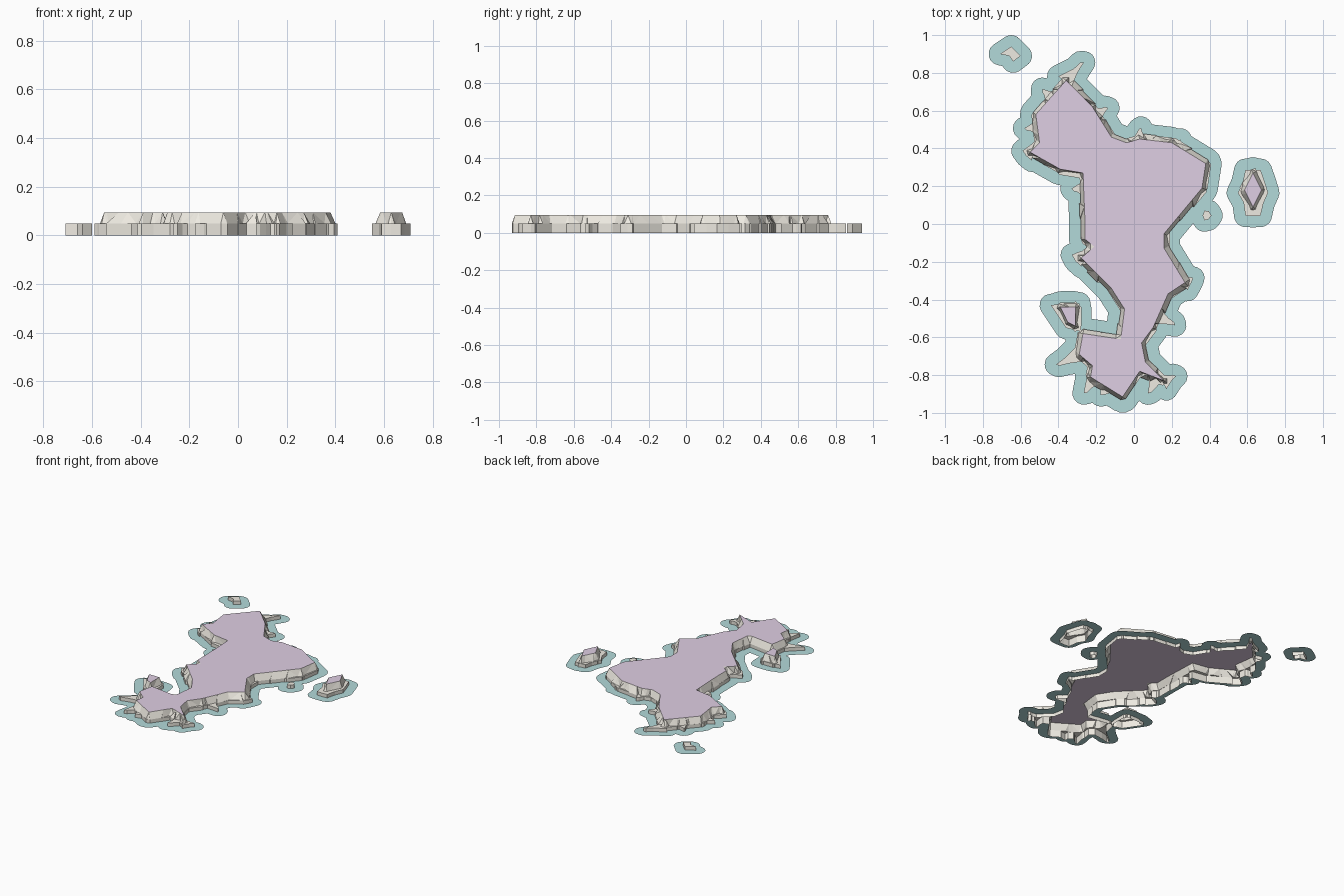
import bpy, bmesh, math, random
from mathutils import Vector
from mathutils.geometry import delaunay_2d_cdt, intersect_point_line

if "Cube" in bpy.data.objects:
    bpy.data.objects.remove(bpy.data.objects["Cube"])
random.seed(4)

SHORE, TOP, WATER, WATER_Z = 0.05, 0.095, 0.06, 0.025


def ccw(v):
    area = sum(v[i - 1].x * v[i].y - v[i].x * v[i - 1].y for i in range(len(v)))
    return v if area > 0 else v[::-1]


def pts(flat):
    return ccw([Vector(flat[i:i + 2]) for i in range(0, len(flat), 2)])


def edges(loop):
    return list(zip(loop, loop[1:] + loop[:1]))


def star(x, y, rx, ry, n, dent=.75):
    """Ragged islet outline: full radius on even corners, dented on odd ones."""
    out = []
    for i in range(n):
        k = 1 if i % 2 == 0 or n == 4 else dent + random.uniform(-.1, .15)
        a = math.tau * i / n
        out.append(Vector((x + rx * k * math.cos(a), y + ry * k * math.sin(a))))
    return out


def spur(tip, loop):
    """Low rocky finger from the nearest cliff out to a tip."""
    near = []
    for a, b in edges(loop):
        q, f = intersect_point_line(tip, a, b)
        near.append(a.lerp(b, min(1, max(0, f))))
    q = min(near, key=lambda p: (tip - p.to_2d()).length).to_2d()
    d = (tip - q).normalized()
    n = Vector((d.y, -d.x))
    mid = q.lerp(tip, .55)
    return ccw([q - d * .01 + n * .045, mid + n * random.uniform(.014, .026), tip + n * .007,
                tip - n * .007 - d * .012, mid - n * random.uniform(.01, .022),
                q - d * .01 - n * .045])


def strip(a, b, r, n):
    """Rounded band around one edge."""
    t = math.atan2(b.y - a.y, b.x - a.x)
    out = []
    for c, start in ((b, t - math.pi / 2), (a, t + math.pi / 2)):
        for i in range(n + 1):
            w = start + math.pi * i / n
            out.append(c + Vector((math.cos(w), math.sin(w))) * r)
    return out


def shelf(loop):
    """Jagged shelf following a plateau edge."""
    out = []
    for a, b in edges(loop):
        k = max(1, round((b - a).length / .09))
        for i in range(k):
            out.append(strip(a.lerp(b, i / k), a.lerp(b, (i + 1) / k),
                             random.uniform(.018, .032), 2))
    return out


def overlay(polys):
    """Triangulate overlapping outlines; each triangle knows its source outlines."""
    verts, faces = [], []
    for p in polys:
        faces.append(list(range(len(verts), len(verts) + len(p))))
        verts += p
    co, _, tris, _, _, src = delaunay_2d_cdt(verts, [], faces, 1, 1e-5)
    return co, tris, src


def finish(bm, name, mat):
    loose = [v for v in bm.verts if not v.link_faces]
    bmesh.ops.delete(bm, geom=loose, context='VERTS')
    me = bpy.data.meshes.new(name)
    bm.to_mesh(me)
    bm.free()
    me.materials.append(mat)
    bpy.context.collection.objects.link(bpy.data.objects.new(name, me))


def material(name, rgb):
    m = bpy.data.materials.new(name)
    m.diffuse_color = (*rgb, 1)
    m.use_nodes = True
    m.node_tree.nodes["Principled BSDF"].inputs["Base Color"].default_value = m.diffuse_color
    return m


rock = material("rock", (.86, .83, .76))
lilac = material("plateau_lilac", (.74, .62, .77))
sea = material("shallow_teal", (.45, .70, .70))

# main plateau outline
main = pts([-.36, .76, -.22, .62, -.12, .46, -.04, .43, .03, .45, .20, .43, .38, .32,
            .36, .19, .16, -.05, .16, -.13, .27, -.31, .18, -.37, .10, -.55, .04, -.63,
            .06, -.73, .16, -.83, .03, -.78, -.06, -.915, -.23, -.81, -.22, -.75, -.29, -.69,
            -.27, -.58, -.07, -.61, -.05, -.45, -.12, -.34, -.28, -.18, -.21, -.12,
            -.26, -.08, -.26, .03, -.27, .27, -.39, .29, -.55, .38, -.50, .43, -.52, .58])
plateaus = [main, star(.63, .18, .045, .09, 4),
            pts([-.39, -.44, -.31, -.44, -.31, -.54, -.35, -.52])]

# rocky spur tips along the coast
tips = [(-.27, .86), (-.14, .62), (.03, .51), (.24, .45), (.31, -.28), (.22, -.53), (.22, -.80),
        (.08, -.90), (-.17, -.91), (-.26, -.90), (-.41, -.75), (-.33, -.17), (-.33, .18),
        (-.59, .38), (-.58, .50), (-.49, .71)]
rocks = [spur(Vector(t), main) for t in tips]

# islets and sea rocks
rocks += [star(.63, .165, .08, .14, 12),
          pts([-.44, -.43, -.37, -.42, -.29, -.42, -.28, -.57, -.36, -.55]),
          pts([-.71, .90, -.65, .94, -.60, .89, -.64, .86, -.66, .89]),
          star(.385, .045, .025, .03, 6)]

land = plateaus + rocks + [c for p in plateaus for c in shelf(p)]
NP = len(plateaus)

# cliffs: sloped upper rocks and vertical walls below the shelf
co, tris, src = overlay(land)
bm = bmesh.new()
vs = [bm.verts.new((c.x, c.y, SHORE)) for c in co]
inner = []
for t, s in zip(tris, src):
    if s:
        f = bm.faces.new([vs[i] for i in t])
        if min(s) < NP:
            inner.append(f)
for f in inner:
    for v in f.verts:
        v.co.z = TOP
rim = [e for e in bm.edges if len(e.link_faces) == 1]
for v in bmesh.ops.extrude_edge_only(bm, edges=rim)["geom"]:
    if isinstance(v, bmesh.types.BMVert):
        v.co.z = 0
bmesh.ops.recalc_face_normals(bm, faces=bm.faces[:])
if sum(f.normal.z for f in bm.faces) < 0:
    bmesh.ops.reverse_faces(bm, faces=bm.faces[:])
bmesh.ops.delete(bm, geom=inner, context='FACES')
finish(bm, "cliffs", rock)

# flat plateau tops
bm = bmesh.new()
for p in plateaus:
    bm.faces.new([bm.verts.new((c.x, c.y, TOP)) for c in p])
finish(bm, "plateau_tops", lilac)

# shallow water band around every shore
band = [strip(a, b, WATER, 8) for s in rocks for a, b in edges(s)]
band += [strip(a, b, WATER + .024, 8) for p in plateaus for a, b in edges(p)]
co, tris, src = overlay(land + band)
bm = bmesh.new()
vs = [bm.verts.new((c.x, c.y, WATER_Z)) for c in co]
for t, s in zip(tris, src):
    if s and min(s) >= len(land):
        f = bm.faces.new([vs[i] for i in t])
        f.normal_update()
        if f.normal.z < 0:
            f.normal_flip()
finish(bm, "shallow_water", sea)
